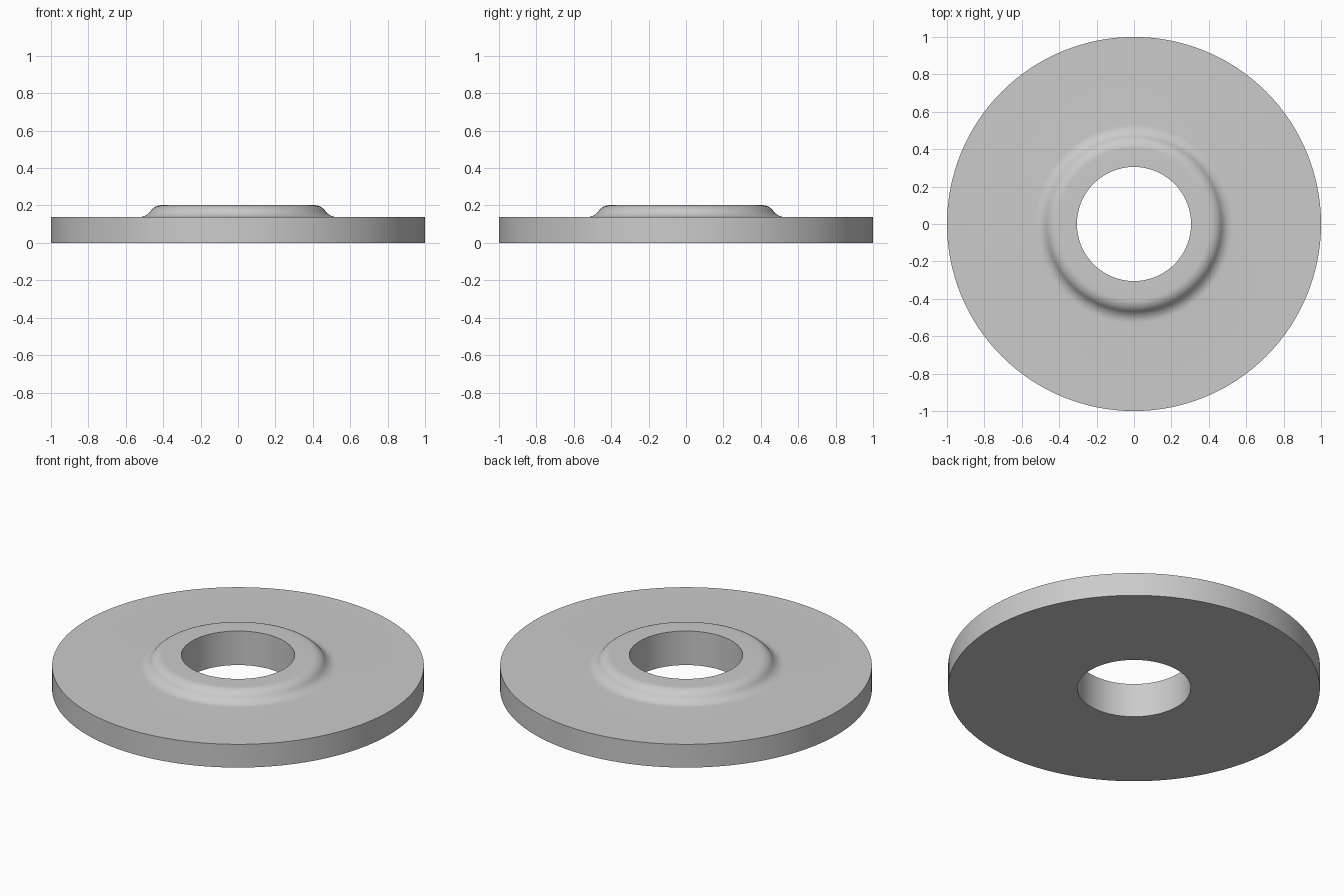
import bpy, bmesh
from math import sin, cos, tan, atan, pi, radians

cube = bpy.data.objects.get("Cube")
if cube:
    bpy.data.objects.remove(cube, do_unlink=True)

HOLE, RIM = 0.305, 1.0
DISC_TOP, HUB_TOP = 0.138, 0.202
HUB_IN, HUB_OUT = 0.405, 0.53
SEGMENTS, STEPS = 128, 8

# Two equal tangent arcs form the S-shaped shoulder
width, drop = HUB_OUT - HUB_IN, HUB_TOP - DISC_TOP
bend = 2 * atan(drop / width)
radius = width / (2 * sin(bend))
angles = [bend * i / STEPS for i in range(STEPS + 1)]
convex = [(HUB_IN + radius * sin(a), HUB_TOP - radius * (1 - cos(a))) for a in angles]
concave = [(HUB_OUT - radius * sin(a), DISC_TOP + radius * (1 - cos(a)))
           for a in reversed(angles)]
profile = ([(HOLE, 0), (HOLE, HUB_TOP)] + convex + concave[1:]
           + [(RIM, DISC_TOP), (RIM, 0)])

# Revolve the closed profile about the vertical axis
bm = bmesh.new()
verts = [bm.verts.new((r, 0, z)) for r, z in profile]
edges = [bm.edges.new((v, verts[(i + 1) % len(verts)])) for i, v in enumerate(verts)]
bmesh.ops.spin(bm, geom=verts + edges, cent=(0, 0, 0), axis=(0, 0, 1),
               angle=2 * pi, steps=SEGMENTS, use_merge=True)
bmesh.ops.remove_doubles(bm, verts=bm.verts[:], dist=0.0001)
bmesh.ops.recalc_face_normals(bm, faces=bm.faces[:])
mesh = bpy.data.meshes.new("flanged_washer")
bm.to_mesh(mesh)
bm.free()
washer = bpy.data.objects.new("flanged_washer", mesh)
bpy.context.collection.objects.link(washer)

# Plain grey finish
grey = bpy.data.materials.new("light_grey")
grey.use_nodes = True
colour = (0.6, 0.6, 0.6, 1)
grey.diffuse_color = colour
grey.node_tree.nodes["Principled BSDF"].inputs["Base Color"].default_value = colour
mesh.materials.append(grey)

# Smooth curved walls, crisp rims
bpy.ops.object.select_all(action='DESELECT')
washer.select_set(True)
bpy.context.view_layer.objects.active = washer
bpy.ops.object.shade_smooth_by_angle(angle=radians(30))
